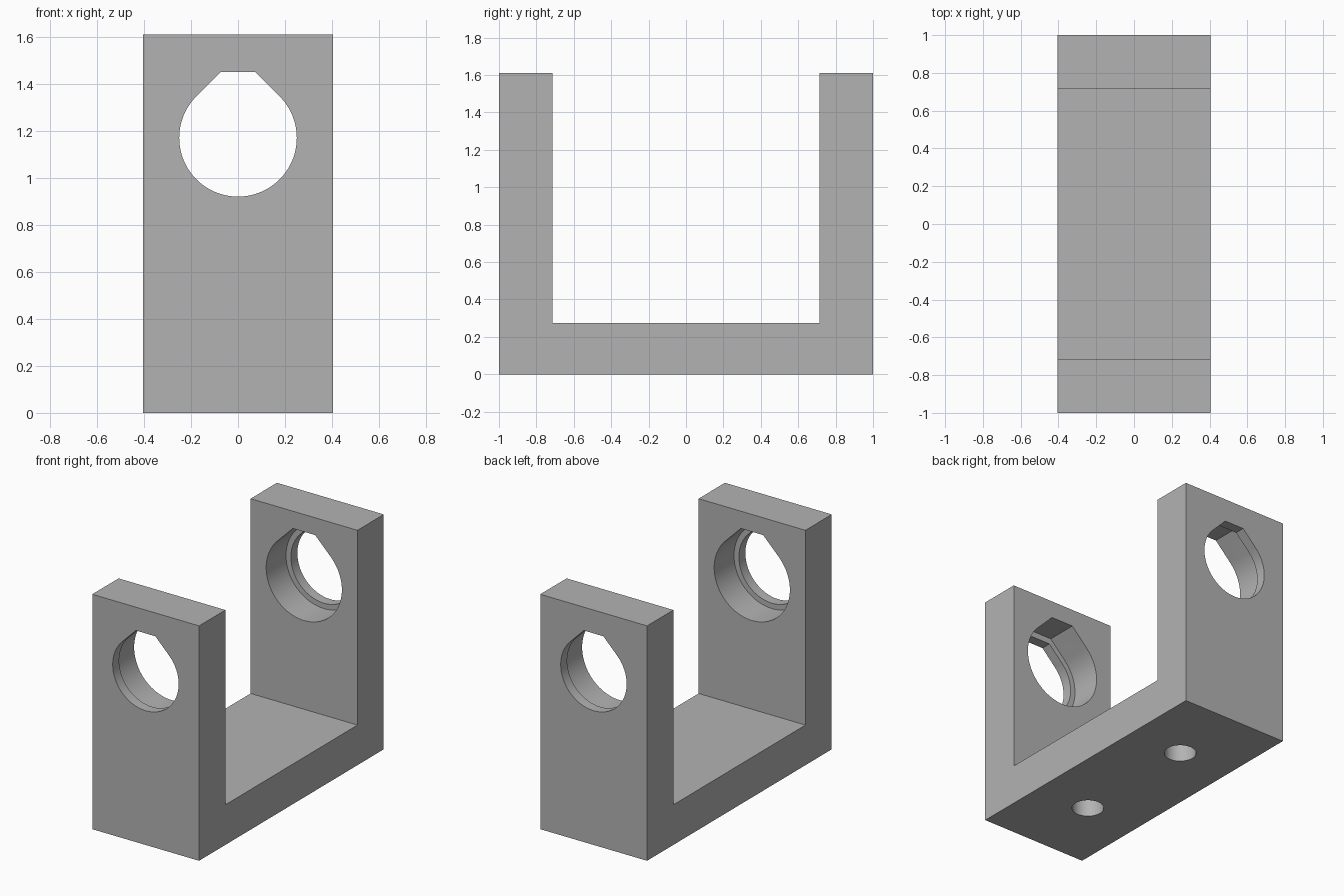
import bpy, bmesh, math
from mathutils import Vector

cube = bpy.data.objects.get("Cube")
if cube:
    bpy.data.objects.remove(cube, do_unlink=True)

HALF_W, HALF_L, HEIGHT = 0.405, 1.0, 1.61
ARM_IN, FLOOR = 0.715, 0.275
AXIS_Z = 1.17

grey = bpy.data.materials.new("plain grey")
grey.use_nodes = True
colour = (0.45, 0.45, 0.45, 1)
grey.diffuse_color = colour
grey.node_tree.nodes["Principled BSDF"].inputs["Base Color"].default_value = colour


def prism(name, outline, sweep):
    """Extrude a closed 3D outline along the sweep vector."""
    bm = bmesh.new()
    face = bm.faces.new([bm.verts.new(p) for p in outline])
    ext = bmesh.ops.extrude_face_region(bm, geom=[face])
    moved = [v for v in ext["geom"] if isinstance(v, bmesh.types.BMVert)]
    bmesh.ops.translate(bm, verts=moved, vec=Vector(sweep))
    bmesh.ops.recalc_face_normals(bm, faces=bm.faces)
    mesh = bpy.data.meshes.new(name)
    bm.to_mesh(mesh)
    bm.free()
    mesh.materials.append(grey)
    obj = bpy.data.objects.new(name, mesh)
    bpy.context.collection.objects.link(obj)
    return obj


def bore(name, r, half_len):
    """Round bore with a 45-degree roof cut off flat, running along y."""
    top = r * 1.12
    flat = r * math.sqrt(2) - top
    n = 72
    pts = [(flat, top)]
    for i in range(n + 1):
        a = math.radians(45 - 270 * i / n)
        pts.append((r * math.cos(a), r * math.sin(a)))
    pts.append((-flat, top))
    return prism(name, [(x, -half_len, AXIS_Z + z) for x, z in pts],
                 (0, 2 * half_len, 0))


def drill(name, y, r, depth):
    """Blind round hole rising from the underside."""
    angles = [math.tau * i / 48 for i in range(48)]
    return prism(name, [(r * math.cos(a), y + r * math.sin(a), -0.1) for a in angles],
                 (0, 0, depth + 0.1))


# U-shaped bracket body
half = [(HALF_L, 0), (HALF_L, HEIGHT), (ARM_IN, HEIGHT), (ARM_IN, FLOOR)]
profile = half + [(-y, z) for y, z in reversed(half)]
bracket = prism("bracket", [(-HALF_W, y, z) for y, z in profile], (2 * HALF_W, 0, 0))

# Through bore, wider inner seats, and mounting holes
cutters = [bore("through_bore", 0.25, 1.1), bore("inner_seat", 0.287, 0.93)]
cutters += [drill("mounting_hole", s * 0.46, 0.102, 0.2) for s in (-1, 1)]

bpy.ops.object.select_all(action="DESELECT")
bracket.select_set(True)
bpy.context.view_layer.objects.active = bracket
for cutter in cutters:
    cutter.hide_render = True
    mod = bracket.modifiers.new(cutter.name, "BOOLEAN")
    mod.operation = "DIFFERENCE"
    mod.solver = "EXACT"
    mod.object = cutter
    bpy.ops.object.modifier_apply(modifier=mod.name)
    bpy.data.objects.remove(cutter, do_unlink=True)

bpy.ops.object.shade_smooth_by_angle(angle=math.radians(30))
